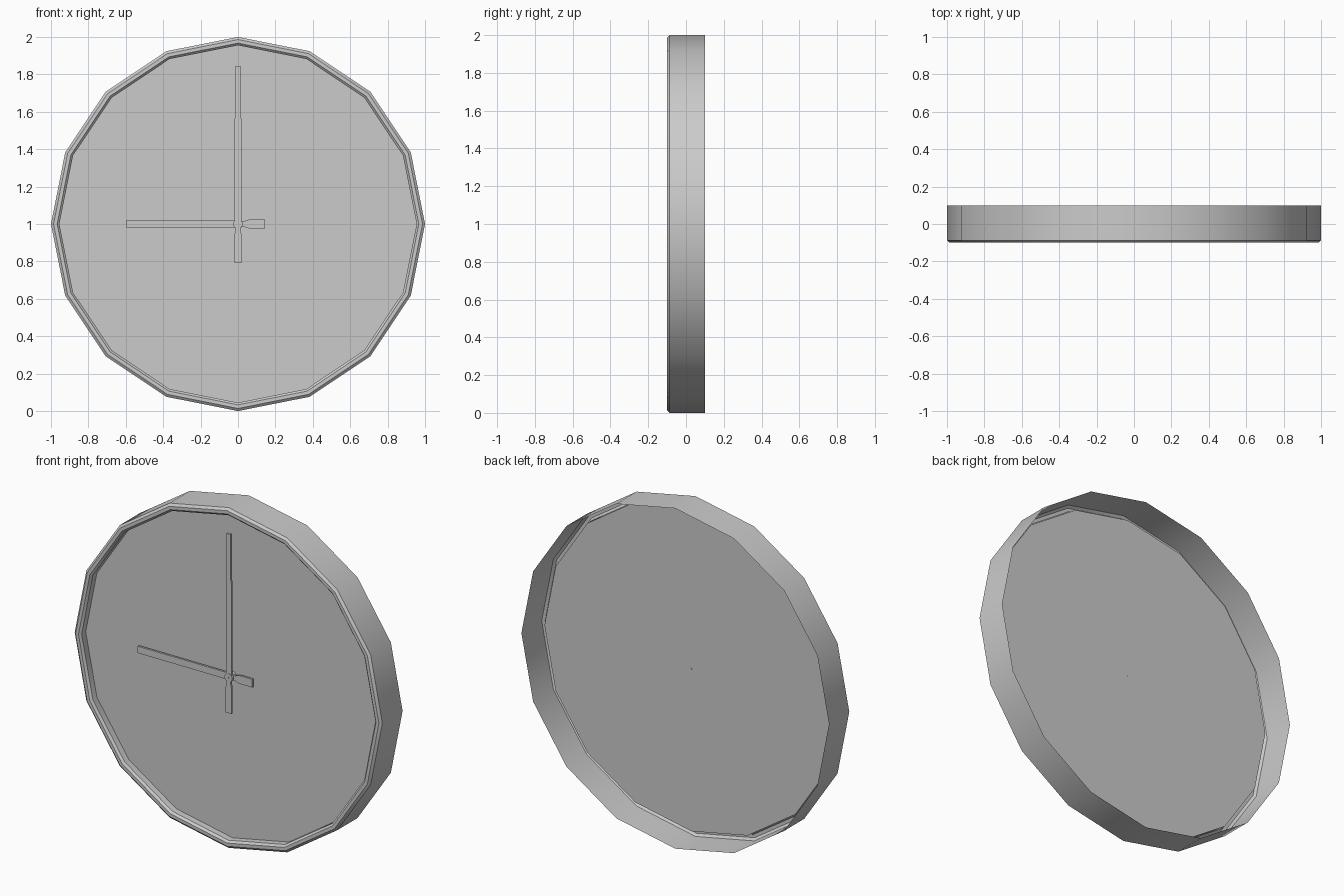
import bpy, bmesh, math

if "Cube" in bpy.data.objects:
    bpy.data.objects.remove(bpy.data.objects["Cube"])

SIDES = 16
CZ = 1.0  # height of the clock centre


def finish(name, bm, smooth=False):
    bmesh.ops.recalc_face_normals(bm, faces=bm.faces)
    mesh = bpy.data.meshes.new(name)
    bm.to_mesh(mesh)
    bm.free()
    ob = bpy.data.objects.new(name, mesh)
    bpy.context.collection.objects.link(ob)
    if smooth:
        bpy.ops.object.select_all(action='DESELECT')
        ob.select_set(True)
        bpy.context.view_layer.objects.active = ob
        bpy.ops.object.shade_smooth_by_angle(angle=math.radians(30))
    return ob


def lathe(name, profile, sides, cap_start=False, cap_end=False):
    """Spin (radius, y) points around the clock axis."""
    bm = bmesh.new()
    rings = []
    for r, y in profile:
        rings.append([bm.verts.new((r * math.sin(2 * math.pi * i / sides), y,
                                    CZ + r * math.cos(2 * math.pi * i / sides)))
                      for i in range(sides)])
    for a, b in zip(rings, rings[1:]):
        for i in range(sides):
            j = (i + 1) % sides
            bm.faces.new((a[i], a[j], b[j], b[i]))
    if cap_start:
        bm.faces.new(rings[0])
    if cap_end:
        bm.faces.new(rings[-1])
    return finish(name, bm, True)


def hand(name, half, y_front, y_back, angle):
    """Mirror a (length, half width) outline and extrude it in depth."""
    outline = half + [(l, -w) for l, w in reversed(half)]
    c, s = math.cos(angle), math.sin(angle)
    bm = bmesh.new()
    verts = [bm.verts.new((l * s + w * c, y_front, CZ + l * c - w * s))
             for l, w in outline]
    face = bm.faces.new(verts)
    ext = bmesh.ops.extrude_face_region(bm, geom=[face], use_keep_orig=True)
    moved = [v for v in ext['geom'] if isinstance(v, bmesh.types.BMVert)]
    bmesh.ops.translate(bm, verts=moved, vec=(0, y_back - y_front, 0))
    return finish(name, bm)


# Casing: thin shell, open at the back, with a bevelled front lip
lathe("casing", [(1.0, 0.1), (1.0, -0.088), (0.986, -0.1), (0.967, -0.1),
                 (0.955, -0.088), (0.955, -0.05)], SIDES)

# Dial plate
lathe("dial", [(0.955, -0.05)], SIDES, cap_start=True)

# Hands: hour points to nine, minute to twelve
hand("hour_hand", [(-0.145, 0.024), (-0.06, 0.024), (-0.03, 0.014),
                   (0.0, 0.02), (0.6, 0.02)], -0.075, -0.063, -math.pi / 2)
hand("minute_hand", [(-0.208, 0.019), (-0.06, 0.019), (-0.03, 0.013),
                     (0.0, 0.018), (0.56, 0.018), (0.585, 0.013),
                     (0.845, 0.013)], -0.088, -0.076, 0)

# Hub and centre pin
lathe("hub", [(0.025, -0.05), (0.025, -0.09)], SIDES, True, True)
lathe("centre_pin", [(0.004, -0.048), (0.004, -0.093)], 8, True, True)
